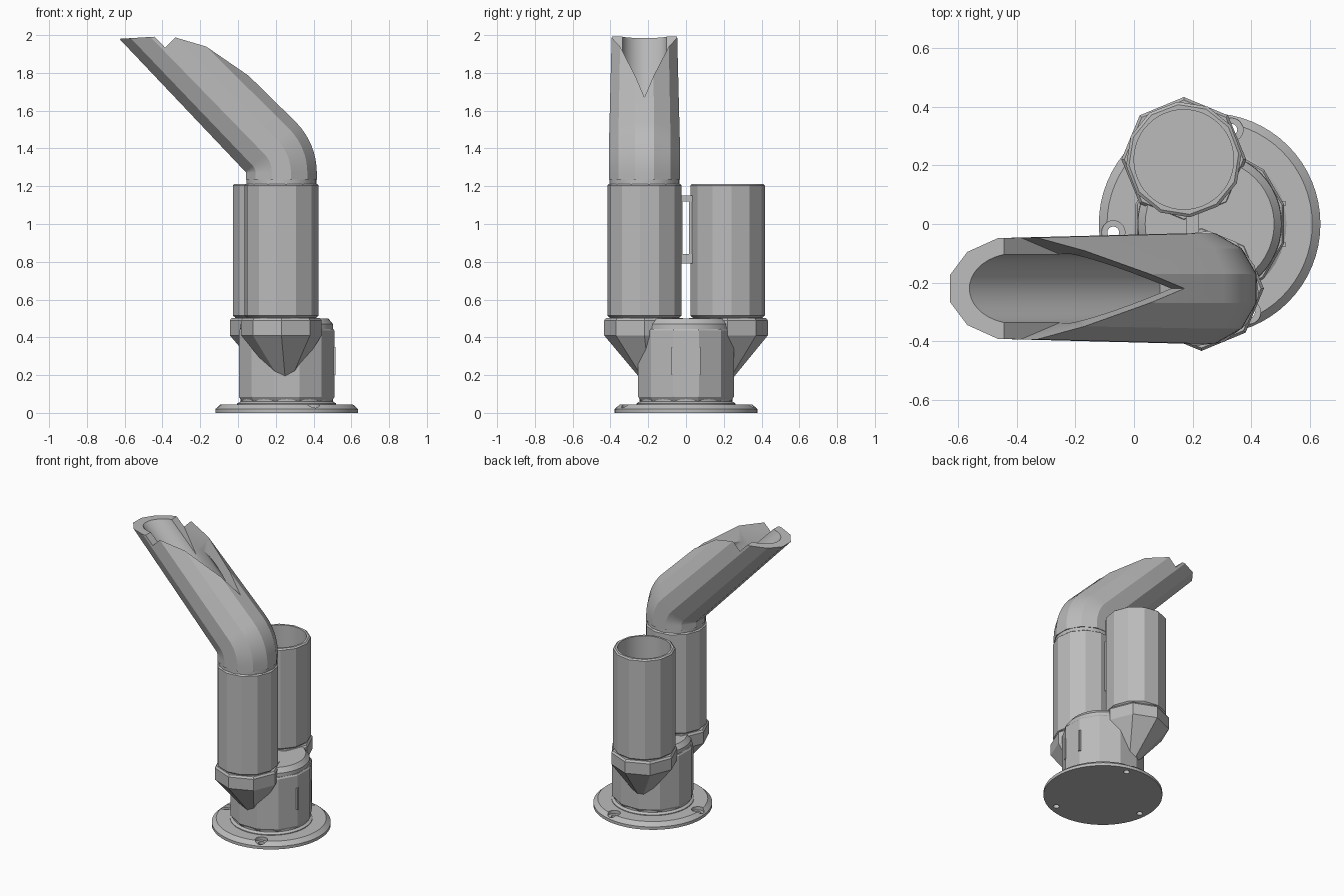
import bpy, bmesh
from math import pi, sin, cos, radians
from mathutils import Vector, Matrix

cube = bpy.data.objects.get("Cube")
if cube:
    bpy.data.objects.remove(cube)

grey = bpy.data.materials.new("plain_grey")
grey.use_nodes = True
grey.diffuse_color = (0.5, 0.5, 0.5, 1)
grey.node_tree.nodes["Principled BSDF"].inputs["Base Color"].default_value = (0.5, 0.5, 0.5, 1)


def finish(name, bm):
    bmesh.ops.recalc_face_normals(bm, faces=bm.faces[:])
    mesh = bpy.data.meshes.new(name)
    bm.to_mesh(mesh)
    bm.free()
    mesh.materials.append(grey)
    obj = bpy.data.objects.new(name, mesh)
    bpy.context.collection.objects.link(obj)
    return obj


def select(obj):
    bpy.ops.object.select_all(action='DESELECT')
    obj.select_set(True)
    bpy.context.view_layer.objects.active = obj


def smooth(obj):
    select(obj)
    bpy.ops.object.shade_smooth_by_angle(angle=radians(25))


def skin(bm, rings):
    """Join rings of points into a closed solid."""
    loops = [[bm.verts.new(p) for p in ring] for ring in rings]
    for a, b in zip(loops, loops[1:]):
        for i in range(len(a)):
            j = (i + 1) % len(a)
            bm.faces.new((a[i], a[j], b[j], b[i]))
    bm.faces.new(loops[0])
    bm.faces.new(loops[-1])


def ring(r, sides, turn):
    angles = [radians(turn) + 2 * pi * i / sides for i in range(sides)]
    return [(r * cos(a), r * sin(a)) for a in angles]


def lathe(name, x, y, profile, sides=48, turn=0):
    """Solid from (radius, height, x shift, y shift) steps."""
    rings = []
    for r, z, *shift in profile:
        sx, sy = shift or (0, 0)
        rings.append([(x + sx + u, y + sy + v, z) for u, v in ring(r, sides, turn)])
    bm = bmesh.new()
    skin(bm, rings)
    return finish(name, bm)


def box(name, size, loc):
    bm = bmesh.new()
    bmesh.ops.create_cube(bm, size=1, matrix=Matrix.Translation(loc) @ Matrix.Diagonal((*size, 1)))
    return finish(name, bm)


def cut(obj, cutter):
    cutter.hide_render = True
    mod = obj.modifiers.new("cut", 'BOOLEAN')
    mod.operation, mod.solver, mod.object = 'DIFFERENCE', 'EXACT', cutter
    select(obj)
    bpy.ops.object.modifier_apply(modifier=mod.name)
    bpy.data.objects.remove(cutter)


BX = 0.258  # body centre

# Round foot with three counterbored screw holes
foot = lathe("base_flange", BX, 0, [(0.378, 0), (0.378, 0.02), (0.35, 0.045), (0.3, 0.045)], 64)
for a in (77, 185, 294):
    hx, hy = BX + 0.33 * cos(radians(a)), 0.33 * sin(radians(a))
    cut(foot, lathe("bore", hx, hy, [(0.04, 0.022), (0.04, 0.1)], 24))
    cut(foot, lathe("hole", hx, hy, [(0.02, -0.1), (0.02, 0.1)], 24))
smooth(foot)

# Twelve sided body with round neck and cap
smooth(lathe("body_neck", BX, 0, [(0.262, 0.04), (0.262, 0.05), (0.245, 0.06), (0.245, 0.08)]))
lathe("body", BX, 0, [(0.245, 0.06), (0.262, 0.085), (0.262, 0.435), (0.255, 0.445)], 12, 15)
smooth(lathe("body_cap", BX, 0, [(0.247, 0.43), (0.245, 0.47), (0.22, 0.5)]))
for side, name in ((-1, "right"), (1, "left")):
    box(name + "_slot_rib", (0.02, 0.016, 0.15), (0.507, side * 0.07, 0.275))

# Two upright tubes, each in an eight sided collar tapering into the body
tubes = (("front", 0.23, -0.22, -7, 0.02, 0.025), ("back", 0.17, 0.22, 6, 0.03, -0.02))
for name, x, y, turn, sx, sy in tubes:
    tube = lathe(name + "_tube", x, y,
                 [(0.186, 0.48), (0.186, 0.505), (0.198, 0.515), (0.198, 1.205), (0.188, 1.213)], 12, turn)
    if name == "back":
        cut(tube, lathe("tube_bore", x, y, [(0.17, 0.55), (0.17, 1.4)]))
    smooth(tube)
    lathe(name + "_collar", x, y,
          [(0.045, 0.18, sx, sy), (0.213, 0.41), (0.213, 0.49), (0.203, 0.503)], 8)

# Ties between the tubes
for z, h, name in ((1.135, 0.03, "upper"), (0.815, 0.05, "lower")):
    box(name + "_tie", (0.045, 0.1, h), (0.2, 0, z))
for y in (-0.026, 0.024):
    box("tie_pad", (0.045, 0.016, 0.36), (0.2, y, 0.97))

# Spout: bend and straight run of a twelve sided pipe
smooth(lathe("spout_neck", 0.23, -0.22, [(0.185, 1.2), (0.185, 1.25)]))
tilt, bend = radians(44.5), 0.195
centre = Vector((0.035, -0.22, 1.27))
across = Vector((cos(tilt), 0, sin(tilt)))
along = Vector((-sin(tilt), 0, cos(tilt)))
origin = centre + bend * across
side = Vector((0, 1, 0))


def section(mid, normal, r, sides=12, turn=15):
    return [mid + u * normal + v * side for u, v in ring(r, sides, turn)]


rings = [section(Vector((0.23, -0.22, 1.235)), Vector((1, 0, 0)), 0.194)]
for i in range(9):
    a = tilt * i / 8
    normal = Vector((cos(a), 0, sin(a)))
    rings.append(section(centre + bend * normal, normal, 0.194))
rings.append(section(origin + 1.4 * along, across, 0.168))
bm = bmesh.new()
skin(bm, rings)

# Level mouth
found = bmesh.ops.bisect_plane(bm, geom=bm.verts[:] + bm.edges[:] + bm.faces[:],
                               plane_co=(-0.3, 0, 2), plane_no=(-0.06, 0, 1), clear_outer=True)
rim = [e for e in found["geom_cut"] if isinstance(e, bmesh.types.BMEdge)]
bmesh.ops.contextual_create(bm, geom=rim)
spout = finish("spout", bm)

# Hollow of the spout
bm = bmesh.new()
skin(bm, [section(origin + t * along, across, 0.12, 40, 0) for t in (0, 1.5)])
cut(spout, finish("spout_bore", bm))

# Tapered notch along the top of the spout
bm = bmesh.new()
skin(bm, [[origin + 0.19 * along + n * across,
           origin + 1.2 * along + n * across + 0.303 * side,
           origin + 1.2 * along + n * across - 0.303 * side] for n in (-0.03, 0.5)])
cut(spout, finish("spout_notch", bm))
smooth(spout)
